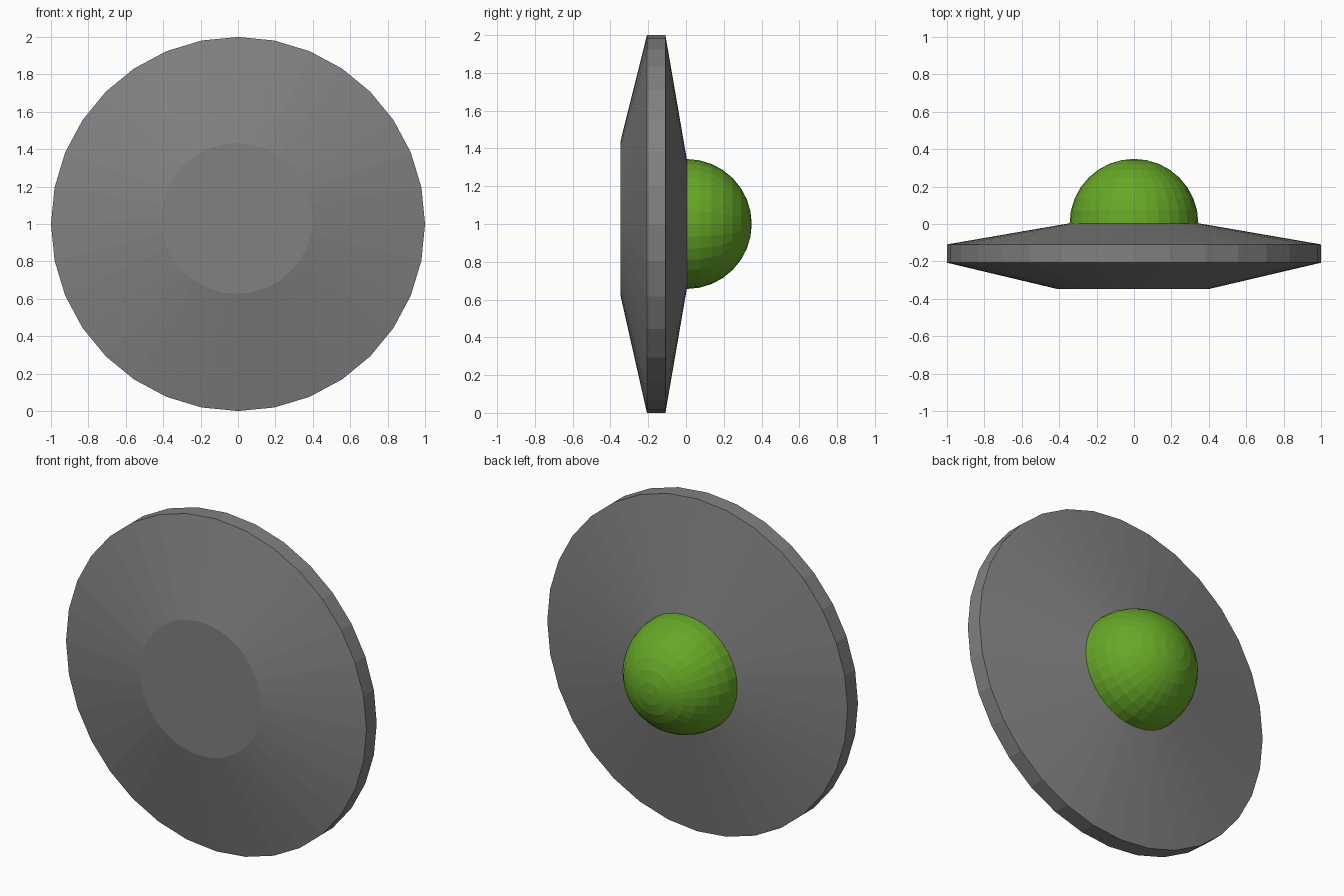
import bpy, bmesh, math

if "Cube" in bpy.data.objects:
    bpy.data.objects.remove(bpy.data.objects["Cube"])

SIDES = 32
CZ = 1.0


def material(name, rgb):
    m = bpy.data.materials.new(name)
    m.diffuse_color = (*rgb, 1)
    m.use_nodes = True
    m.node_tree.nodes["Principled BSDF"].inputs["Base Color"].default_value = m.diffuse_color
    return m


def lathe(name, rings, mat, cap_start=False, tip=None):
    """Rings of (y, radius, x offset, z offset) around the y axis, optional tip at y."""
    bm = bmesh.new()
    loops = []
    for y, r, dx, dz in rings:
        loops.append([bm.verts.new((dx + r * math.sin(2 * math.pi * i / SIDES), y,
                                    CZ + dz + r * math.cos(2 * math.pi * i / SIDES)))
                      for i in range(SIDES)])
    for a, b in zip(loops, loops[1:]):
        for i in range(SIDES):
            j = (i + 1) % SIDES
            bm.faces.new((a[i], a[j], b[j], b[i]))
    if cap_start:
        bm.faces.new(loops[0])
    if tip is not None:
        t = bm.verts.new((0, tip, CZ))
        for i in range(SIDES):
            bm.faces.new((loops[-1][i], loops[-1][(i + 1) % SIDES], t))
    else:
        bm.faces.new(loops[-1])
    bmesh.ops.recalc_face_normals(bm, faces=bm.faces)
    me = bpy.data.meshes.new(name)
    bm.to_mesh(me)
    bm.free()
    me.materials.append(mat)
    ob = bpy.data.objects.new(name, me)
    bpy.context.collection.objects.link(ob)
    return ob


grey = material("hull grey", (0.22, 0.22, 0.22))
green = material("dome green", (0.135, 0.39, 0.02))

# Saucer hull: slightly off-centre flat base, straight rim, sloping upper deck
lathe("saucer_hull", [(-0.348, 0.403, -0.005, 0.03), (-0.207, 1.0, 0, 0),
                      (-0.109, 1.0, 0, 0), (0.004, 0.344, 0, 0)], grey, cap_start=True)

# Hemispherical cockpit dome
R = 0.344
lathe("cockpit_dome", [(0.004 + R * math.sin(k * math.pi / 16), R * math.cos(k * math.pi / 16), 0, 0)
                       for k in range(8)], green, tip=0.004 + R)
